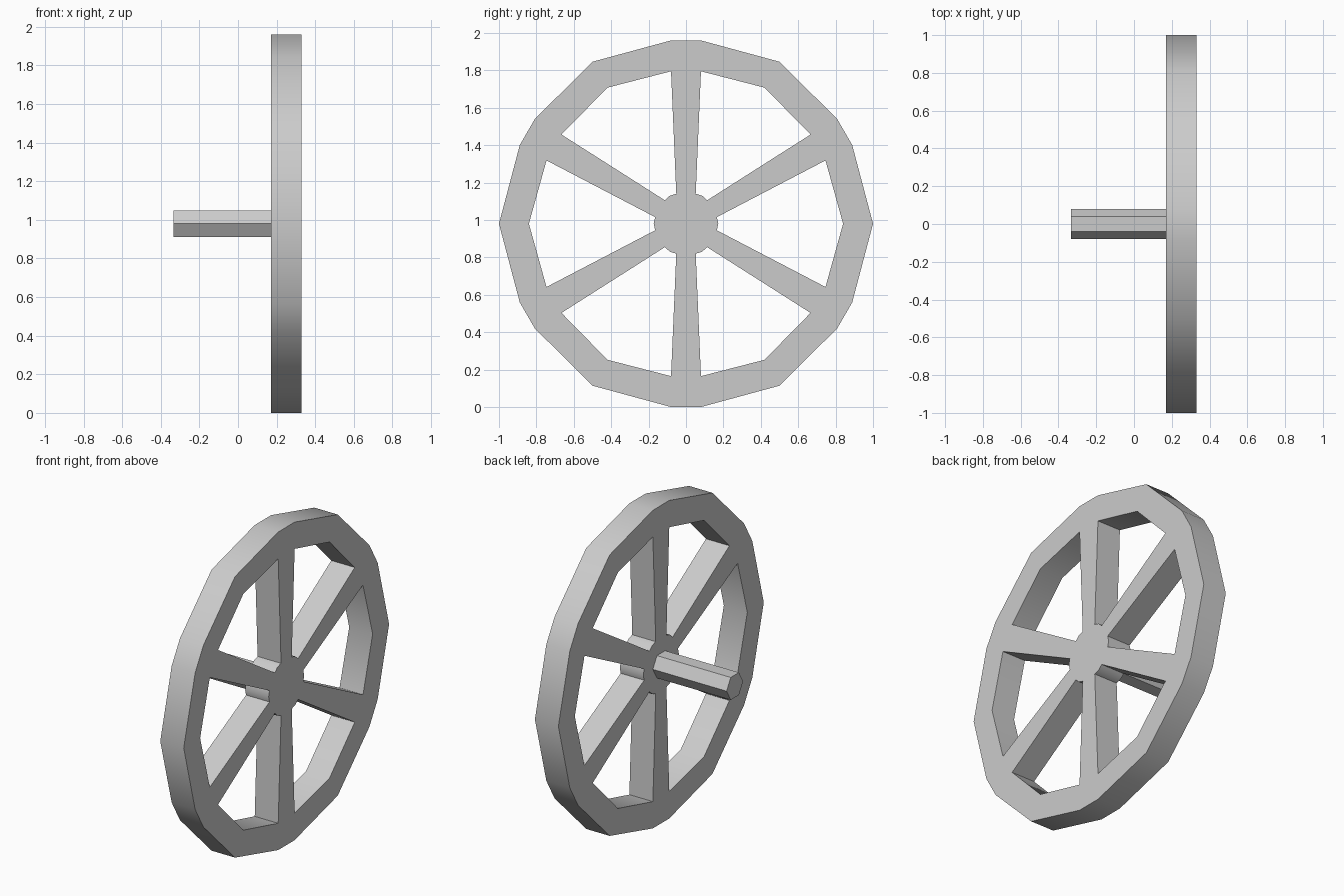
import bpy, bmesh
from math import sin, cos, pi, radians
from mathutils import Vector

if "Cube" in bpy.data.objects:
    bpy.data.objects.remove(bpy.data.objects["Cube"])

CZ = 0.98            # height of the wheel centre
X0, X1 = 0.17, 0.33  # wheel thickness range


def ring(bm, along, half, mid):
    """18 verts: for each of 6 spokes two corners, then the point between spokes."""
    verts = []
    for k in range(6):
        a = pi / 2 + k * pi / 3
        for s in (-half, half):
            verts.append(bm.verts.new((X0, along * cos(a) - s * sin(a),
                                       CZ + along * sin(a) + s * cos(a))))
        b = a + pi / 6
        verts.append(bm.verts.new((X0, mid * cos(b), CZ + mid * sin(b))))
    return verts


def finish(name, bm):
    bmesh.ops.recalc_face_normals(bm, faces=bm.faces)
    me = bpy.data.meshes.new(name)
    bm.to_mesh(me)
    bm.free()
    ob = bpy.data.objects.new(name, me)
    bpy.context.collection.objects.link(ob)
    bpy.ops.object.select_all(action='DESELECT')
    ob.select_set(True)
    bpy.context.view_layer.objects.active = ob
    bpy.ops.object.shade_smooth_by_angle(angle=radians(32))
    return ob


def extrude(bm, dx):
    res = bmesh.ops.extrude_face_region(bm, geom=bm.faces[:], use_keep_orig=True)
    verts = [g for g in res['geom'] if isinstance(g, bmesh.types.BMVert)]
    bmesh.ops.translate(bm, verts=verts, vec=Vector((dx, 0, 0)))


# Wheel: rim, six tapered spokes and hub in one flat slab
bm = bmesh.new()
outer = ring(bm, 0.98, 0.08, 1.0)
inner = ring(bm, 0.815, 0.08, 0.84)
hub = ring(bm, 0.16, 0.052, 0.173)
for i in range(18):
    j = (i + 1) % 18
    bm.faces.new((outer[i], outer[j], inner[j], inner[i]))
    if i % 3 == 0:
        bm.faces.new((inner[i], inner[j], hub[j], hub[i]))
bm.faces.new(hub)
extrude(bm, X1 - X0)
finish("spoked_wheel", bm)

# Axle: hexagonal rod on the back of the hub
bm = bmesh.new()
bm.faces.new([bm.verts.new((-0.333, 0.08 * cos(k * pi / 3), CZ + 0.08 * sin(k * pi / 3)))
              for k in range(6)])
extrude(bm, X0 + 0.333)
finish("axle", bm)
